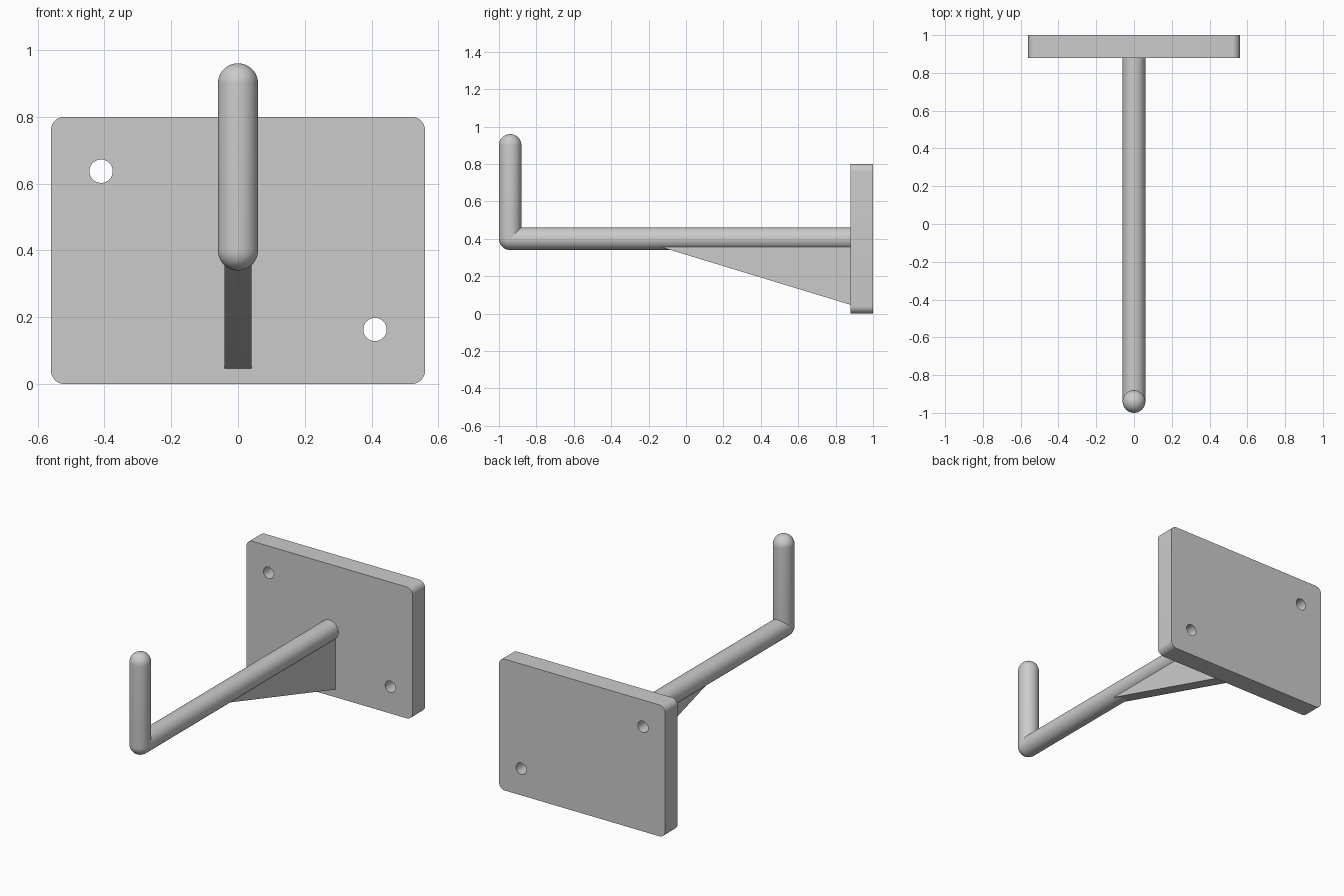
import bpy, bmesh
from math import sin, cos, pi
from mathutils import Matrix, Vector

if "Cube" in bpy.data.objects:
    bpy.data.objects.remove(bpy.data.objects["Cube"])

R = 0.06       # rod radius
ROD_Z = 0.40   # height of the arm axis
TIP_Y = -0.94  # axis of the upright tip


def make_object(name, bm, smooth=True):
    bmesh.ops.remove_doubles(bm, verts=bm.verts, dist=1e-5)
    bmesh.ops.recalc_face_normals(bm, faces=bm.faces)
    mesh = bpy.data.meshes.new(name)
    bm.to_mesh(mesh)
    bm.free()
    ob = bpy.data.objects.new(name, mesh)
    bpy.context.collection.objects.link(ob)
    bpy.ops.object.select_all(action='DESELECT')
    ob.select_set(True)
    bpy.context.view_layer.objects.active = ob
    if smooth:
        bpy.ops.object.shade_smooth_by_angle(angle=0.6)
    return ob


def lathe(name, profile, matrix):
    """Spin (radius, height) points round z, then place with matrix."""
    bm = bmesh.new()
    verts = [bm.verts.new((r, 0, z)) for r, z in profile]
    edges = [bm.edges.new(p) for p in zip(verts, verts[1:])]
    bmesh.ops.spin(bm, geom=verts + edges, axis=(0, 0, 1), cent=(0, 0, 0),
                   angle=2 * pi, steps=48, use_merge=True)
    bm.transform(matrix)
    return make_object(name, bm)


def prism(name, points, direction):
    """Extrude a closed outline along direction."""
    bm = bmesh.new()
    face = bm.faces.new([bm.verts.new(p) for p in points])
    new = bmesh.ops.extrude_face_region(bm, geom=[face], use_keep_orig=True)
    moved = [v for v in new['geom'] if isinstance(v, bmesh.types.BMVert)]
    bmesh.ops.translate(bm, verts=moved, vec=Vector(direction))
    return make_object(name, bm)


# wall plate with rounded corners
c = 0.04
outline = []
corners = ((0.56 - c, 0.8 - c), (-0.56 + c, 0.8 - c), (-0.56 + c, c), (0.56 - c, c))
for i, (cx, cz) in enumerate(corners):
    for k in range(9):
        a = (i + k / 8) * pi / 2
        outline.append((cx + c * cos(a), 0.88, cz + c * sin(a)))
plate = prism("wall_plate", outline, (0, 0.12, 0))

# two diagonal screw holes
for x, z in ((-0.41, 0.637), (0.41, 0.163)):
    bm = bmesh.new()
    bmesh.ops.create_cone(bm, cap_ends=True, segments=32, radius1=0.035, radius2=0.035,
                          depth=0.4, matrix=Matrix.Translation((x, 0.94, z)) @ Matrix.Rotation(pi / 2, 4, 'X'))
    cutter = make_object("hole_cutter", bm)
    cutter.hide_render = True
    mod = plate.modifiers.new("hole", 'BOOLEAN')
    mod.operation, mod.solver, mod.object = 'DIFFERENCE', 'EXACT', cutter
    bpy.ops.object.select_all(action='DESELECT')
    plate.select_set(True)
    bpy.context.view_layer.objects.active = plate
    bpy.ops.object.modifier_apply(modifier=mod.name)
    bpy.data.objects.remove(cutter)
bpy.ops.object.shade_smooth_by_angle(angle=0.6)

# horizontal arm, ending inside the plate
lathe("arm", [(0, 0), (R, 0), (R, 1.84), (0, 1.84)],
      Matrix.Translation((0, TIP_Y, ROD_Z)) @ Matrix.Rotation(-pi / 2, 4, 'X'))

# upright tip with a domed top and a round elbow below
arc = [k * pi / 24 for k in range(13)]
capsule = [(R * sin(a), -R * cos(a)) for a in arc]
capsule += [(R * cos(a), 0.5 + R * sin(a)) for a in arc]
lathe("upright_tip", capsule, Matrix.Translation((0, TIP_Y, ROD_Z)))

# triangular brace under the arm
prism("brace", [(-0.04, y, z) for y, z in
                ((-0.28, 0.40), (0.88, 0.047), (0.90, 0.047), (0.90, 0.40))], (0.08, 0, 0))
